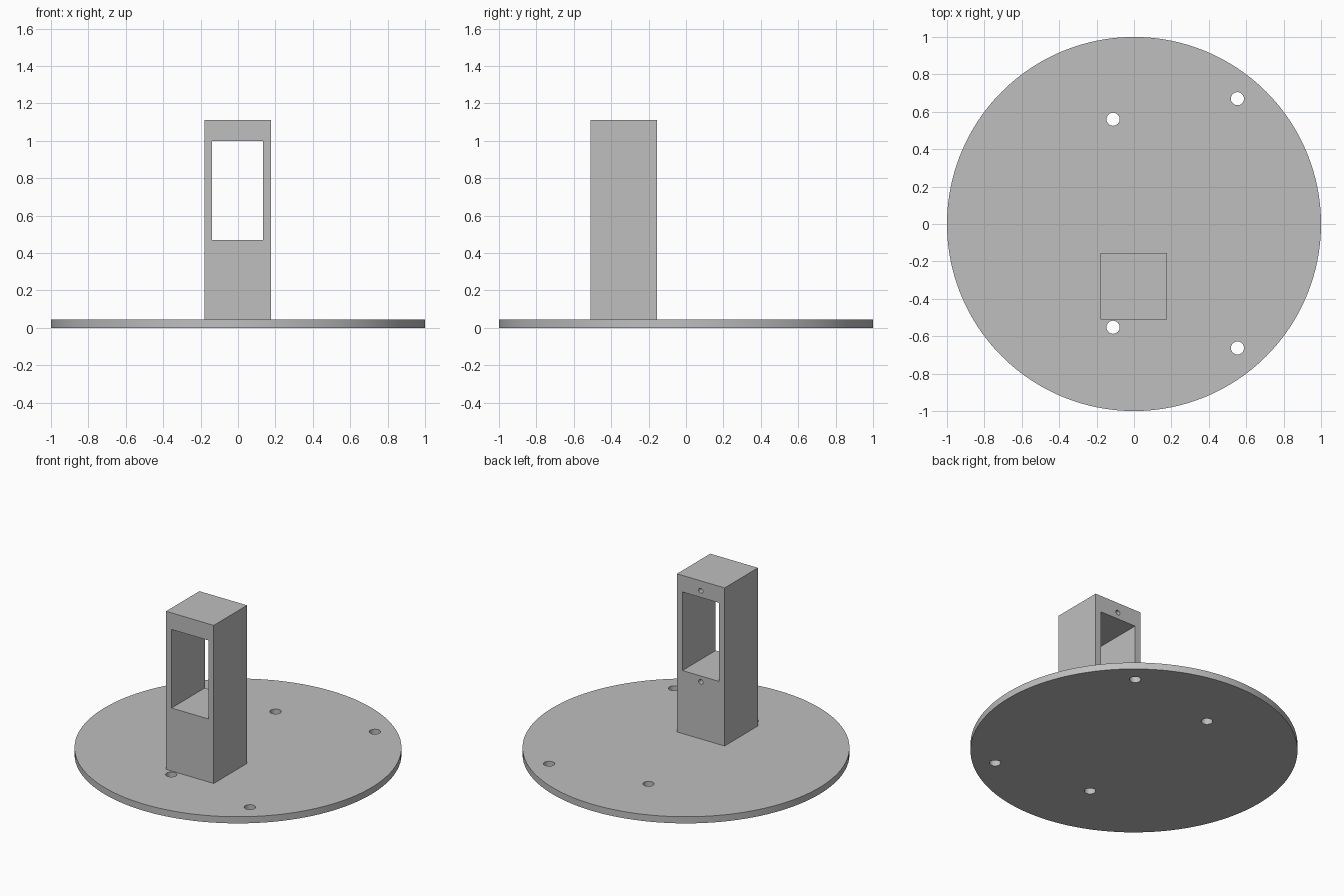
import bpy
import math

cube = bpy.data.objects.get("Cube")
if cube:
    bpy.data.objects.remove(cube, do_unlink=True)

# Single grey material
grey = bpy.data.materials.new("plain_grey")
grey.use_nodes = True
colour = (0.52, 0.52, 0.52, 1)
grey.diffuse_color = colour
grey.node_tree.nodes["Principled BSDF"].inputs["Base Color"].default_value = colour


def box(name, low, high):
    centre = [(a + b) / 2 for a, b in zip(low, high)]
    bpy.ops.mesh.primitive_cube_add(size=1, location=centre)
    ob = bpy.context.object
    ob.name = name
    ob.scale = [b - a for a, b in zip(low, high)]
    bpy.ops.object.transform_apply(location=False, rotation=False, scale=True)
    ob.data.materials.append(grey)
    return ob


def cylinder(name, radius, depth, centre, sides=32, tilt=0):
    bpy.ops.mesh.primitive_cylinder_add(vertices=sides, radius=radius, depth=depth,
                                        location=centre, rotation=(tilt, 0, 0))
    ob = bpy.context.object
    ob.name = name
    ob.data.materials.append(grey)
    return ob


def cut(target, cutter):
    cutter.hide_render = True
    mod = target.modifiers.new("cut", 'BOOLEAN')
    mod.operation = 'DIFFERENCE'
    mod.solver = 'EXACT'
    mod.object = cutter
    bpy.context.view_layer.objects.active = target
    bpy.ops.object.modifier_apply(modifier=mod.name)
    bpy.data.objects.remove(cutter, do_unlink=True)


def smooth(ob):
    bpy.ops.object.select_all(action='DESELECT')
    ob.select_set(True)
    bpy.context.view_layer.objects.active = ob
    bpy.ops.object.shade_smooth_by_angle(angle=math.radians(30))


# Round base plate with four through holes
thick = 0.045
base = cylinder("base_plate", 1, thick, (0, 0, thick / 2), sides=128)
for x, y in ((-0.112, 0.56), (-0.112, -0.552), (0.553, 0.67), (0.553, -0.663)):
    cut(base, cylinder("bolt_hole_cutter", 0.035, 0.2, (x, y, thick / 2)))
smooth(base)

# Square tower with a window running front to back
mid, back = -0.002, -0.155
tower = box("tower", (mid - 0.178, -0.51, thick), (mid + 0.178, back, 1.112))
cut(tower, box("window_cutter", (mid - 0.137, -0.8, 0.47), (mid + 0.137, 0.2, 1.0)))

# Blind screw holes above and below the window on the back
for z in (1.045, 0.43):
    cut(tower, cylinder("screw_hole_cutter", 0.016, 0.3, (mid, back, z),
                        sides=24, tilt=math.pi / 2))
smooth(tower)
